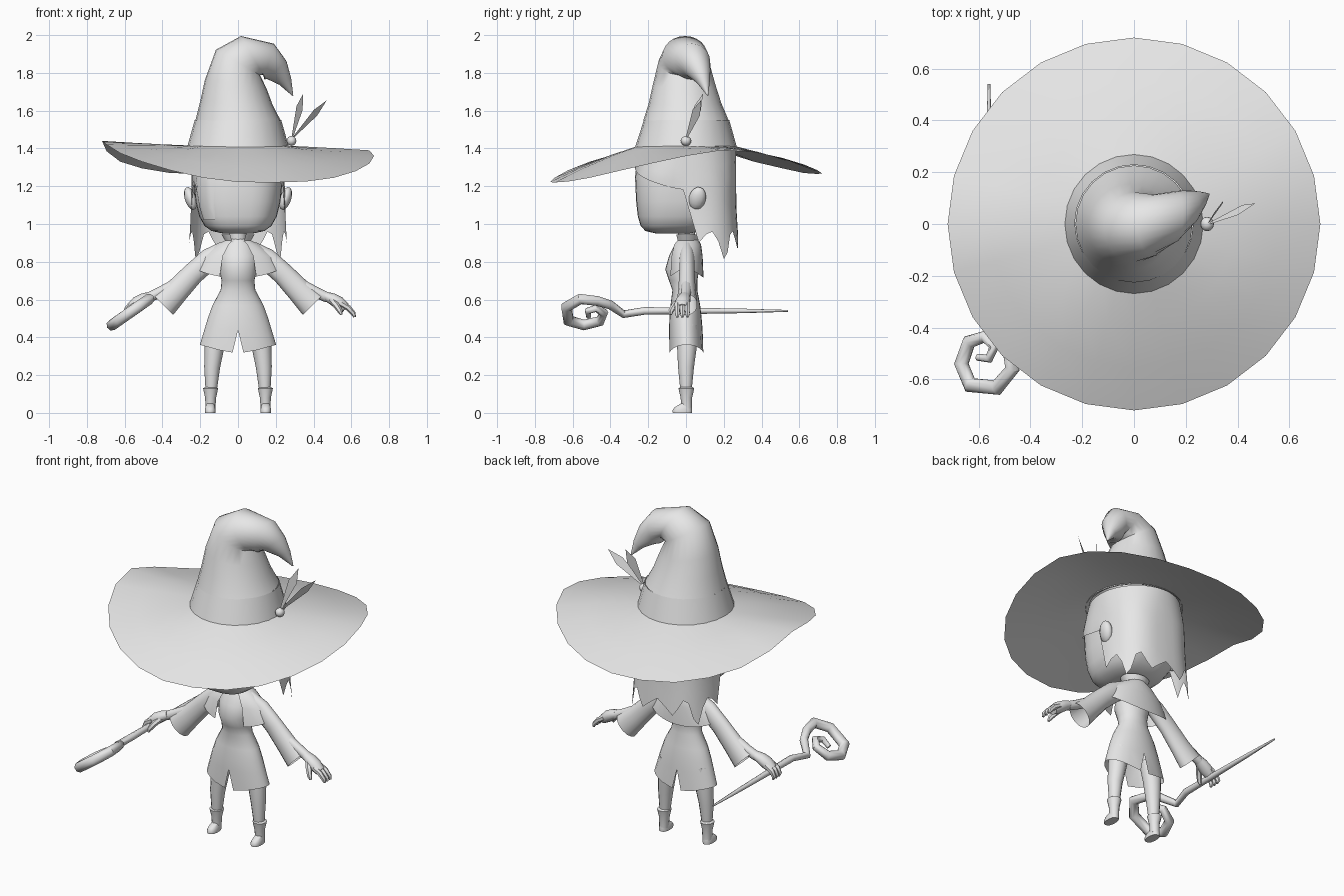
import bpy, bmesh, math
from mathutils import Vector, Matrix

if "Cube" in bpy.data.objects:
    bpy.data.objects.remove(bpy.data.objects["Cube"])

GREY = bpy.data.materials.new("plain grey")
GREY.diffuse_color = (0.8, 0.8, 0.8, 1)
GREY.use_nodes = True
GREY.node_tree.nodes["Principled BSDF"].inputs["Base Color"].default_value = GREY.diffuse_color


def finish(name, bm, angle=50):
    bmesh.ops.recalc_face_normals(bm, faces=bm.faces)
    me = bpy.data.meshes.new(name)
    bm.to_mesh(me)
    bm.free()
    me.materials.append(GREY)
    ob = bpy.data.objects.new(name, me)
    bpy.context.collection.objects.link(ob)
    bpy.ops.object.select_all(action='DESELECT')
    ob.select_set(True)
    bpy.context.view_layer.objects.active = ob
    bpy.ops.object.shade_smooth_by_angle(angle=math.radians(angle))
    return ob


def loft(name, rings, closed=True, caps=(True, True), angle=50):
    """Skin a list of equally long point rings."""
    bm = bmesh.new()
    vr = [[bm.verts.new(p) for p in r] for r in rings]
    n = len(rings[0])
    for a, b in zip(vr, vr[1:]):
        for i in range(n if closed else n - 1):
            j = (i + 1) % n
            bm.faces.new((a[i], a[j], b[j], b[i]))
    if closed and caps[0]:
        bm.faces.new(vr[0])
    if closed and caps[1]:
        bm.faces.new(vr[-1])
    return finish(name, bm, angle)


def oval(z, hx, y0, y1, p=2.0, n=24):
    """Horizontal superellipse ring, starting at the front."""
    out = []
    for i in range(n):
        a = 2 * math.pi * i / n
        s, c = math.sin(a), -math.cos(a)
        out.append(Vector((hx * math.copysign(abs(s) ** (2 / p), s),
                           (y0 + y1) / 2 + (y1 - y0) / 2 * math.copysign(abs(c) ** (2 / p), c), z)))
    return out


def tube(name, pts, radii, n=8, flat=1.0, caps=(True, True), angle=50):
    """Round tube along a path; flat scales the sideways width."""
    pts = [Vector(p) for p in pts]
    rings, u = [], None
    for i, p in enumerate(pts):
        t = (pts[min(i + 1, len(pts) - 1)] - pts[max(i - 1, 0)]).normalized()
        if u is None:
            u = t.cross(Vector((0, 1, 0)))
            if u.length < 0.1:
                u = Vector((1, 0, 0))
        u = (u - t * u.dot(t)).normalized()
        v = t.cross(u)
        rings.append([p + (u * math.cos(2 * math.pi * k / n) + v * flat * math.sin(2 * math.pi * k / n)) * radii[i]
                      for k in range(n)])
    return loft(name, rings, caps=caps, angle=angle)


def ball(name, loc, scale, rot=(0, 0)):
    bm = bmesh.new()
    bmesh.ops.create_uvsphere(bm, u_segments=12, v_segments=8, radius=1)
    m = (Matrix.Translation(loc) @ Matrix.Rotation(rot[1], 4, 'X') @ Matrix.Rotation(rot[0], 4, 'Y')
         @ Matrix.Diagonal((*scale, 1)))
    bmesh.ops.transform(bm, matrix=m, verts=bm.verts)
    return finish(name, bm)


# Hat brim: twisted wavy disc, rim heights listed counter-clockwise from the front
RIM = (1.222, 1.22, 1.225, 1.245, 1.28, 1.32, 1.36, 1.39, 1.38, 1.35, 1.315, 1.285,
       1.268, 1.265, 1.27, 1.295, 1.33, 1.385, 1.44, 1.42, 1.375, 1.33, 1.285, 1.245)
brim = []
for t, k in ((0, 0), (0.3, 0.25), (0.65, 0.6), (1, 1)):
    r = 0.25 + 0.47 * t
    brim.append([Vector((r * math.sin(math.pi * i / 12), -r * math.cos(math.pi * i / 12), 1.415 + (z - 1.415) * k))
                 for i, z in enumerate(RIM)])
loft("hat_brim", brim, caps=(False, False))

# Hat band and bent crown
loft("hat_band", [oval(1.405, .27, -.27, .27), oval(1.55, .229, -.223, .229)], caps=(False, False), angle=30)
crown = []
for x, y, z, r, tilt in ((0, 0, 1.548, .226, 0), (-.008, -.005, 1.64, .192, 3), (-.012, -.01, 1.74, .165, 8),
                         (0, -.012, 1.855, .135, 30), (.075, -.005, 1.892, .119, 60), (.165, .03, 1.86, .098, 105),
                         (.205, .06, 1.815, .07, 138), (.25, .09, 1.755, .036, 150), (.29, .115, 1.68, .003, 150)):
    m = Matrix.Translation((x, y, z)) @ Matrix.Rotation(math.radians(tilt), 4, 'Y')
    crown.append([m @ p for p in oval(0, r, -r, r)])
loft("hat_crown", crown, caps=(False, True))

# Bead and two feathers
ball("feather_bead", (.283, 0, 1.44), (.026, .028, .026))
side = Vector((.66, .75, 0))
for name, tip in (("feather_upright", (.345, .09, 1.69)), ("feather_leaning", (.47, .08, 1.655))):
    base, tip = Vector((.285, 0, 1.45)), Vector(tip)
    bm = bmesh.new()
    d = (tip - base).normalized()
    w = (side - d * side.dot(d)).normalized()
    pts = [base + (tip - base) * t + w * s for t, s in ((0, -.004), (.68, -.026), (1, 0), (.68, .026), (0, .004))]
    bm.faces.new([bm.verts.new(p) for p in pts])
    finish(name, bm)

# Head: rounded box, becoming round inside the hat; height, half width, front, back, squareness
HEAD = [(.95, .08, -.16, .02, 2.8), (.963, .14, -.215, .08, 2.8), (.99, .177, -.24, .13, 2.8),
        (1.04, .205, -.255, .18, 2.8), (1.12, .225, -.264, .22, 2.8), (1.25, .238, -.27, .245, 2.7),
        (1.405, .238, -.25, .24, 2.0)]
loft("head", [oval(*h, n=32) for h in HEAD])


def head_size(z):
    for a, b in zip(HEAD, HEAD[1:]):
        if z <= b[0]:
            t = (z - a[0]) / (b[0] - a[0])
            return [a[i] + (b[i] - a[i]) * t for i in (1, 2, 3, 4)]
    return HEAD[-1][1:]


# Hair: cap with a short fringe, one front lock and a ragged long back
N = 48
hair = [[] for _ in range(7)]
for i in range(N):
    f = 2 * math.pi * min(i, N - i) / N
    back = f > 1.6
    if back:
        hem = (.96, .91, .865, .90, .945)[min(i, N - i) % 5] - (.05 if min(i, N - i) in (17, 18) else 0)
    else:
        hem = 1.02 if 40 <= i <= 44 else 1.30 - .12 * f / 1.6
    for k in range(7):
        z = 1.405 + (hem - 1.405) * k / 6
        hx, y0, y1, p = head_size(max(z, .96))
        if back:
            flare = max(0, 1.1 - z) * .06
            hx, y0, y1 = .248 + flare, -.27, .266 + flare
        else:
            hx, y0, y1 = hx + .008, y0 - .006, y1 + .01
        hair[k].append(oval(z, hx, y0, y1, p, N)[i])
loft("hair", hair, caps=(False, False))

for s in (-1, 1):
    ball("ear", (s * .252, .06, 1.135), (.03, .045, .064), (s * .3, -.25))

# Neck and dress with narrow slits front and back
tube("neck", [(0, .01, .86), (0, 0, .98)], [.048, .045], 12)
dress = [oval(*r) for r in ((.92, .05, -.04, .06), (.89, .085, -.06, .07), (.83, .105, -.09, .075),
                            (.76, .10, -.11, .07), (.70, .087, -.09, .06), (.65, .092, -.072, .06),
                            (.57, .135, -.082, .075), (.50, .16, -.088, .083), (.44, .178, -.09, .088))]
hem_ring = oval(.34, .202, -.09, .095)
bm = bmesh.new()
for i, p in enumerate(hem_ring):
    p.z += .02 - .055 * (1 - abs(p.x) / .2)
    if i in (1, 11, 13, 23):
        p.x *= .55
rows = [[bm.verts.new(p) for p in r] for r in dress]
for a, b in zip(rows, rows[1:]):
    for i in range(24):
        j = (i + 1) % 24
        bm.faces.new((a[i], a[j], b[j], b[i]))
low = [None if i in (0, 12) else bm.verts.new(p) for i, p in enumerate(hem_ring)]
for i in range(24):
    j = (i + 1) % 24
    bm.faces.new([v for v in (rows[-1][i], rows[-1][j], low[j], low[i]) if v])
bm.faces.new(rows[0])
finish("dress", bm)


# Shoulder cape and flared collar, open at the front
def sweep(rows, gap, n=24, point=0.0):
    out = []
    for k, (z, rx, y0, y1) in enumerate(rows):
        ring = []
        for i in range(n + 1):
            a = gap + (2 * math.pi - 2 * gap) * i / n
            drop = point * abs(math.cos(a)) ** 1.5 if k == len(rows) - 1 else 0
            ring.append(Vector((rx * math.sin(a), (y0 + y1) / 2 - (y1 - y0) / 2 * math.cos(a), z - drop)))
        out.append(ring)
    return out


loft("shoulder_cape", sweep([(.92, .055, -.045, .065), (.89, .115, -.07, .08), (.83, .185, -.085, .088),
                             (.765, .222, -.092, .093)], .45, point=.05), closed=False)
loft("collar", sweep([(.89, .055, -.045, .06), (.945, .088, -.06, .075)], .5, n=16), closed=False)

for s in (-1, 1):
    # Bell sleeve, wrist, mitt hand, fingers and thumb
    tube("sleeve", [(s * x, .005, z) for x, z in ((.07, .86), (.15, .815), (.24, .735), (.325, .645), (.398, .573))],
         [.05, .058, .058, .065, .077], 14, .72, caps=(True, False))
    tube("forearm", [(s * .25, .005, .725), (s * .42, .0, .635), (s * .475, -.005, .61)], [.03, .028, .027], 10)
    tube("hand", [(s * .465, -.005, .618), (s * .50, -.012, .603), (s * .535, -.018, .582), (s * .57, -.02, .555)],
         [.024, .031, .034, .026], 10, 1.2)
    for k in range(3):
        y = -.046 + .027 * k
        bend = -.012 if s < 0 else 0
        tube("finger", [(s * .545, y, .578), (s * .585, y, .555), (s * (.612 + bend), y, .525),
                        (s * (.617 + 2 * bend), y, .507)], [.016, .0155, .013, .007], 6)
    tube("thumb", [(s * .495, -.03, .597), (s * .52, -.06, .57), (s * .54, -.08, .54), (s * .548, -.082, .52)],
         [.017, .017, .014, .007], 6)
    # Leg, boot shaft and foot
    tube("leg", [(s * .105, .005, .46), (s * .125, .005, .35), (s * .137, 0, .24), (s * .142, 0, .12)],
         [.058, .052, .042, .03], 12)
    tube("boot_shaft", [(s * .145, .002, .137), (s * .145, .002, .13), (s * .145, .002, .08), (s * .146, .004, .02)],
         [.028, .04, .029, .026], 12, 1.05, angle=35)
    foot = []
    for z, hw, y0, y1 in ((0, .028, -.07, .032), (.014, .029, -.072, .033), (.03, .026, -.06, .031), (.05, .02, -.026, .028)):
        foot.append([p + Vector((s * .147, 0, 0)) for p in oval(z, hw, y0, y1, 2.4, 14)])
    loft("foot", foot)

# Staff: straight tapering shaft ending in an angular spiral on a slanted plane
path = [(-.56, .54, .005), (-.56, .3, .012), (-.56, 0, .017), (-.56, -.22, .02), (-.585, -.33, .021),
        (-.515, -.40, .024), (-.485, -.47, .026), (-.47, -.56, .029), (-.53, -.632, .031), (-.633, -.622, .031),
        (-.667, -.54, .03), (-.637, -.455, .028), (-.575, -.435, .024), (-.54, -.475, .021), (-.56, -.52, .018),
        (-.605, -.515, .013)]
tube("staff", [(x, y, .54 + .7 * (x + .56)) for x, y, _ in path], [r for _, _, r in path], 8)
